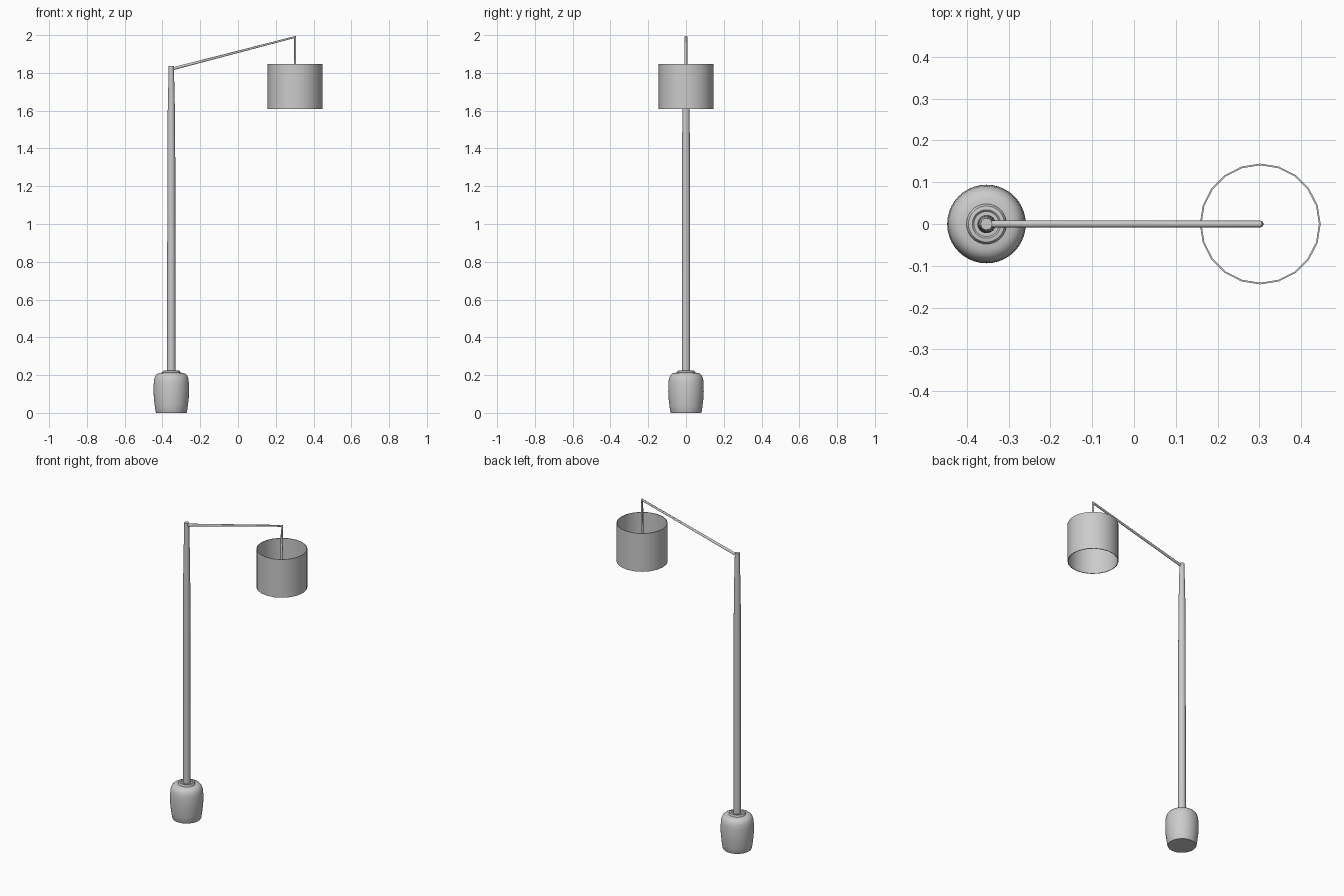
import bpy, bmesh, math

if "Cube" in bpy.data.objects:
    bpy.data.objects.remove(bpy.data.objects["Cube"])

POLE_X, SHADE_X = -0.353, 0.302


def lathe(name, profile, x, sides, angle=40):
    """Spin a closed (radius, z) outline about a vertical axis at x."""
    bm = bmesh.new()
    verts = [bm.verts.new((r, 0, z)) for r, z in profile]
    edges = [bm.edges.new(p) for p in zip(verts, verts[1:])]
    bmesh.ops.spin(bm, geom=verts + edges, cent=(0, 0, 0), axis=(0, 0, 1),
                   angle=math.tau, steps=sides, use_duplicate=False)
    bmesh.ops.remove_doubles(bm, verts=bm.verts, dist=1e-5)
    bmesh.ops.recalc_face_normals(bm, faces=bm.faces)
    mesh = bpy.data.meshes.new(name)
    bm.to_mesh(mesh)
    bm.free()
    obj = bpy.data.objects.new(name, mesh)
    obj.location.x = x
    bpy.context.collection.objects.link(obj)
    bpy.ops.object.select_all(action='DESELECT')
    obj.select_set(True)
    bpy.context.view_layer.objects.active = obj
    bpy.ops.object.shade_smooth_by_angle(angle=math.radians(angle))
    return obj


# Rounded weighted base with stepped collar
lathe("base", [(0, 0), (0.08, 0), (0.083, 0.006), (0.088, 0.04), (0.092, 0.075),
               (0.094, 0.11), (0.0935, 0.15), (0.091, 0.178), (0.085, 0.196),
               (0.075, 0.207), (0.062, 0.212), (0.048, 0.213), (0.047, 0.218),
               (0.043, 0.223), (0.034, 0.224), (0.030, 0.220), (0, 0.220)],
      POLE_X, 40)

# Tapered pole
lathe("pole", [(0, 0.2), (0.0222, 0.2), (0.0212, 1.3), (0.019, 1.6),
               (0.0145, 1.8), (0.014, 1.836), (0, 1.836)], POLE_X, 24)

# Open drum shade with thin walls
lathe("shade", [(0.1445, 1.61), (0.1445, 1.848), (0.1405, 1.848),
                (0.1405, 1.61), (0.1445, 1.61)], SHADE_X, 20)

# Sloping arm with a mitred drop rod into the shade
curve = bpy.data.curves.new("arm", 'CURVE')
curve.dimensions = '3D'
curve.bevel_depth = 0.008
curve.bevel_resolution = 3
curve.use_fill_caps = True
spline = curve.splines.new('POLY')
path = [(POLE_X, 1.82), (SHADE_X, 1.99), (SHADE_X, 1.73)]
spline.points.add(len(path) - 1)
for point, (x, z) in zip(spline.points, path):
    point.co = (x, 0, z, 1)
arm = bpy.data.objects.new("arm", curve)
bpy.context.collection.objects.link(arm)
bpy.ops.object.select_all(action='DESELECT')
arm.select_set(True)
bpy.context.view_layer.objects.active = arm
bpy.ops.object.convert(target='MESH')
bpy.ops.object.shade_smooth_by_angle(angle=math.radians(50))
